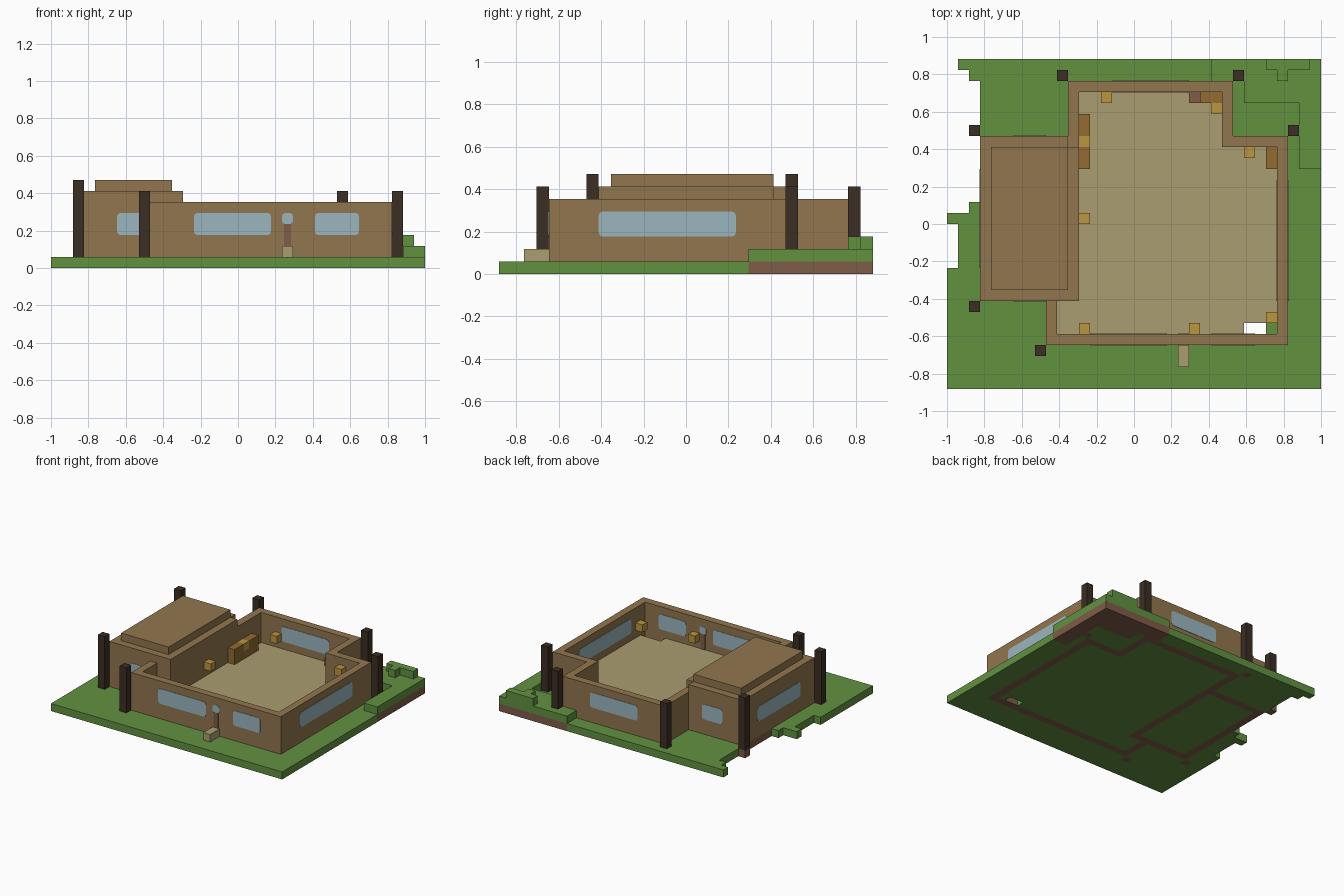
import bpy, bmesh, math
from mathutils import Vector

cube = bpy.data.objects.get("Cube")
if cube:
    bpy.data.objects.remove(cube, do_unlink=True)

U = 1 / 17                        # size of one block
ORIGIN = Vector((-1, -15 * U, 0))  # corner of the block grid


def material(name, r, g, b):
    def linear(c):
        c /= 255
        return c / 12.92 if c < 0.04 else ((c + 0.055) / 1.055) ** 2.4
    colour = (linear(r), linear(g), linear(b), 1)
    m = bpy.data.materials.new(name)
    m.use_nodes = True
    m.diffuse_color = colour
    node = m.node_tree.nodes["Principled BSDF"]
    node.inputs["Base Color"].default_value = colour
    node.inputs["Roughness"].default_value = 0.9
    return m


grass = material("grass green", 98, 145, 64)
dirt = material("dirt brown", 127, 93, 72)
wood = material("wall brown", 145, 118, 78)
sand = material("floor tan", 171, 157, 113)
bark = material("post dark brown", 60, 46, 36)
gold = material("lamp gold", 186, 150, 64)
amber = material("chest amber", 147, 107, 50)
glass = material("glass blue", 155, 182, 190)


def cells(*boxes):
    """Set of blocks covered by boxes (x0, x1, y0, y1, z0, z1)."""
    return {(x, y, z) for x0, x1, y0, y1, z0, z1 in boxes
            for x in range(x0, x1) for y in range(y0, y1) for z in range(z0, z1)}


def finish(name, bm, mat):
    bmesh.ops.recalc_face_normals(bm, faces=bm.faces)
    me = bpy.data.meshes.new(name)
    bm.to_mesh(me)
    bm.free()
    me.materials.append(mat)
    ob = bpy.data.objects.new(name, me)
    bpy.context.collection.objects.link(ob)
    return ob


def build(name, filled, mat):
    """Skin a set of blocks, keeping only outer faces and merging flat ones."""
    bm = bmesh.new()
    verts = {}

    def vert(p):
        if p not in verts:
            verts[p] = bm.verts.new(ORIGIN + Vector(p) * U)
        return verts[p]

    for cell in filled:
        for axis in range(3):
            a, b = (axis + 1) % 3, (axis + 2) % 3
            for side in (0, 1):
                near = list(cell)
                near[axis] += 2 * side - 1
                if tuple(near) in filled:
                    continue
                loop = []
                for da, db in ((0, 0), (1, 0), (1, 1), (0, 1)):
                    p = list(cell)
                    p[axis] += side
                    p[a] += da
                    p[b] += db
                    loop.append(vert(tuple(p)))
                bm.faces.new(loop if side else loop[::-1])
    bmesh.ops.dissolve_limit(bm, angle_limit=0.01, verts=bm.verts, edges=bm.edges)
    return finish(name, bm, mat)


def panel(name, mat, along, start, end, low, high, near, far, radius=0.02):
    """Rounded pane through a wall, standing a hair proud of both faces."""
    bm = bmesh.new()
    s0, s1, z0, z1 = start * U, end * U, low * U, high * U
    ring = []
    centres = ((s1 - radius, z1 - radius), (s0 + radius, z1 - radius),
               (s0 + radius, z0 + radius), (s1 - radius, z0 + radius))
    for quarter, (cs, cz) in enumerate(centres):
        for step in range(5):
            t = (quarter + step / 4) * math.pi / 2
            ring.append((cs + radius * math.cos(t), cz + radius * math.sin(t)))

    def place(s, z, depth):
        return ORIGIN + Vector((s, depth, z) if along == "x" else (depth, s, z))

    front = [bm.verts.new(place(s, z, near * U - 0.003)) for s, z in ring]
    back = [bm.verts.new(place(s, z, far * U + 0.003)) for s, z in ring]
    bm.faces.new(front)
    bm.faces.new(back[::-1])
    for i in range(len(ring)):
        j = (i + 1) % len(ring)
        bm.faces.new((front[i], front[j], back[j], back[i]))
    return finish(name, bm, mat)


# Walls of the open room
wall = cells((9, 31, 4, 5, 1, 6), (30, 31, 4, 23, 1, 6), (25, 31, 22, 23, 1, 6),
             (25, 26, 22, 28, 1, 6), (11, 26, 27, 28, 1, 6), (11, 12, 22, 28, 1, 6),
             (9, 10, 4, 8, 1, 6))
build("room_walls", wall, wood)

# Roofed side room
annex = cells((3, 11, 8, 23, 1, 7), (11, 12, 8, 22, 1, 7))
build("side_room", annex, wood)
build("side_room_roof", cells((4, 11, 9, 22, 7, 8)), wood)

# Corner posts: grid x, grid y, top
posts = [(2, 23, 8), (2, 7, 8), (8, 3, 7), (10, 28, 7), (26, 28, 7), (31, 23, 7)]
for i, (x, y, top) in enumerate(posts):
    build(f"corner_post_{i + 1}", cells((x, x + 1, y, y + 1, 1, top)), bark)

# Ground, with a ragged right edge and a raised back corner
rows = [(0, 11, 0), (11, 15, 1), (15, 16, 0), (16, 17, 2), (17, 28, 3), (28, 29, 2), (29, 30, 1)]
ground = cells(*[(x, 34, y0, y1, 0, 1) for y0, y1, x in rows])
ground -= cells((27, 29, 5, 6, 0, 1))
bank = cells((32, 34, 20, 26, 1, 2), (27, 34, 26, 30, 1, 2), (24, 34, 28, 30, 1, 2))
bank -= cells((26, 27, 28, 29, 1, 2))
knoll = cells((29, 33, 29, 30, 2, 3), (30, 31, 28, 29, 2, 3))
footing = {(x, y, 0) for x, y, z in wall | bank}
footing |= {(x, y, 0) for x, y, top in posts}
footing |= cells((3, 12, 8, 23, 0, 1)) - cells((4, 11, 9, 22, 0, 1))
build("soil_footing", footing, dirt)
build("lawn", ground - footing, grass)
build("grass_bank", bank | knoll, grass)

# Floor with a gap in the front corner, and the door step
floor = cells((10, 30, 5, 8, 1, 2), (12, 30, 8, 22, 1, 2), (12, 25, 22, 27, 1, 2))
build("floor", floor - cells((27, 30, 5, 6, 1, 2)), sand)
build("door_step", cells((21, 22, 2, 4, 1, 2)), sand)

# Windows
panel("front_window_wide", glass, "x", 13, 20, 3, 5, 4, 5)
panel("front_window_small", glass, "x", 24, 28, 3, 5, 4, 5)
panel("back_window", glass, "x", 15, 22, 3, 5, 27, 28)
panel("left_window", glass, "y", 8, 19, 3, 5, 30, 31)
panel("side_room_front_window", glass, "x", 6, 9, 3, 5, 8, 9)
panel("side_room_back_window", glass, "x", 6, 9, 3, 5, 22, 23)
panel("side_room_side_window", glass, "y", 11, 20, 3, 5, 3, 4)

# Narrow door with a round light above
panel("door", dirt, "x", 21.17, 21.83, 2, 4, 4, 5, radius=0.002)
panel("door_light", glass, "x", 21, 22, 4, 5, 4, 5)

# Chests and a soil block inside
build("side_chests", cells((12, 13, 20, 22, 2, 4), (12, 13, 23, 25, 2, 4), (12, 13, 22, 23, 2, 3)), amber)
build("left_chest", cells((29, 30, 20, 22, 2, 4)), amber)
build("back_chest", cells((23, 25, 26, 27, 2, 4)), amber)
build("soil_block", cells((22, 23, 26, 27, 2, 3)), dirt)

# Wall lamps: grid x, y, z
lamps = [(14, 26, 3), (24, 25, 3), (27, 21, 4), (29, 6, 3), (22, 5, 3), (12, 5, 3), (12, 15, 3), (12, 22, 3)]
for i, (x, y, z) in enumerate(lamps):
    build(f"wall_lamp_{i + 1}", cells((x, x + 1, y, y + 1, z, z + 1)), gold)
